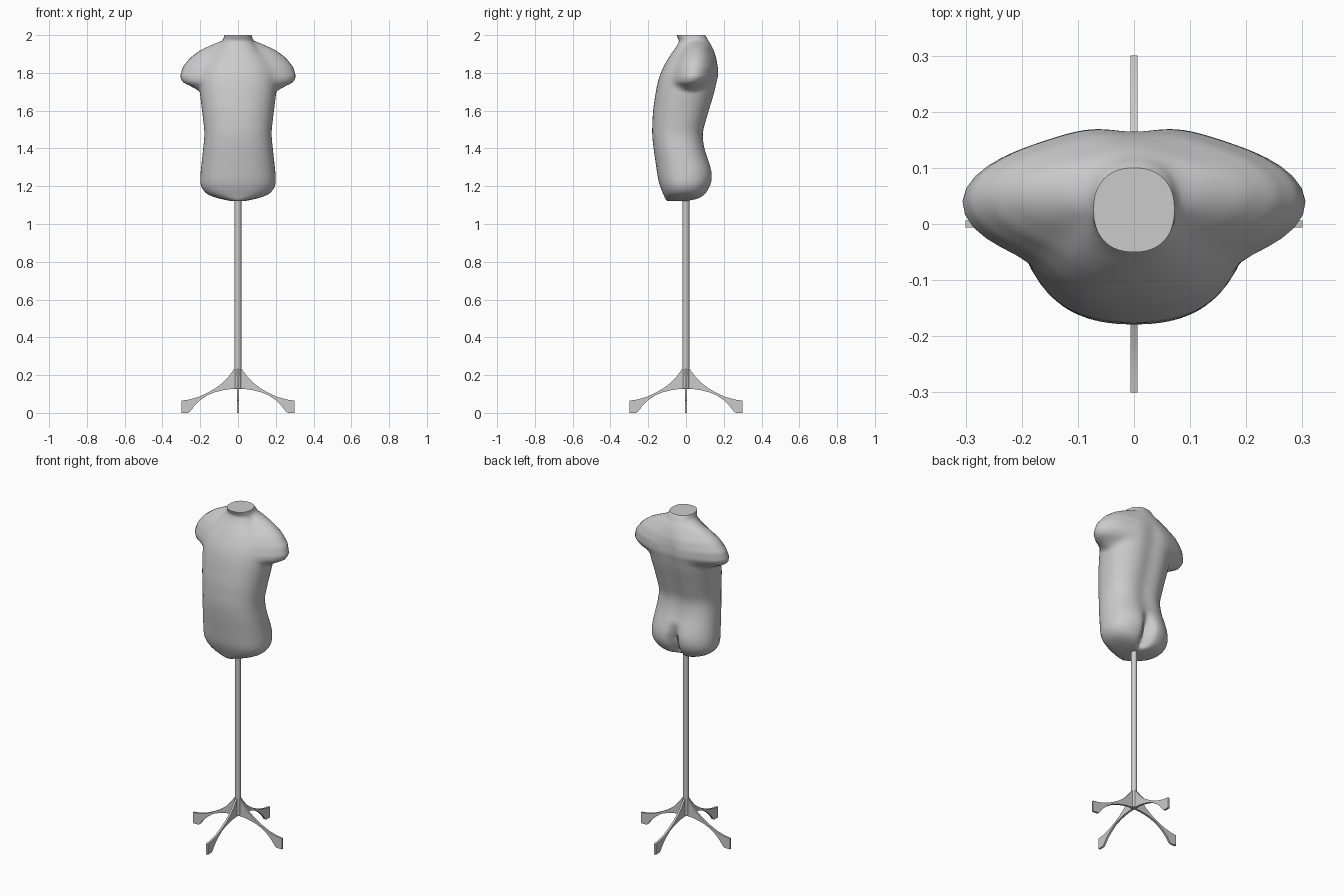
import bpy, bmesh, math
from math import sin, cos, pi, exp

if "Cube" in bpy.data.objects:
    bpy.data.objects.remove(bpy.data.objects["Cube"])

def material(name, c):
    m = bpy.data.materials.new(name)
    m.diffuse_color = (c, c, c, 1)
    m.use_nodes = True
    m.node_tree.nodes["Principled BSDF"].inputs["Base Color"].default_value = m.diffuse_color
    return m

grey = material("plain grey", 0.6)

def make_object(name, bm, mat):
    bmesh.ops.recalc_face_normals(bm, faces=bm.faces)
    me = bpy.data.meshes.new(name)
    bm.to_mesh(me)
    bm.free()
    me.materials.append(mat)
    ob = bpy.data.objects.new(name, me)
    bpy.context.collection.objects.link(ob)
    return ob

def shade(ob, angle):
    bpy.ops.object.select_all(action='DESELECT')
    ob.select_set(True)
    bpy.context.view_layer.objects.active = ob
    bpy.ops.object.shade_smooth_by_angle(angle=math.radians(angle))

# Trunk sections: height, half width, front y, back y
TRUNK = [
    (1.122, .04, -.10, .02), (1.13, .08, -.108, .07), (1.145, .14, -.115, .10),
    (1.165, .182, -.122, .118), (1.20, .20, -.14, .138), (1.25, .20, -.15, .15),
    (1.30, .195, -.157, .14), (1.40, .184, -.172, .105), (1.48, .176, -.18, .095),
    (1.60, .19, -.175, .13), (1.70, .203, -.16, .16), (1.75, .205, -.15, .17),
    (1.80, .20, -.135, .176), (1.85, .18, -.11, .17), (1.90, .14, -.08, .155),
    (1.94, .10, -.05, .135), (1.965, .08, -.03, .12), (1.985, .076, -.045, .112),
    (2.00, .072, -.05, .10)]
# Shoulder sections: height, half width, centre y, half depth
SHOULDER = [
    (1.69, .15, .03, .04), (1.71, .21, .02, .08), (1.73, .25, .025, .10),
    (1.75, .293, .03, .115), (1.78, .307, .038, .125), (1.83, .293, .045, .12),
    (1.88, .253, .05, .105), (1.92, .20, .055, .08), (1.95, .135, .06, .065),
    (1.975, .07, .05, .05)]

def linear(table, z):
    for a, b in zip(table, table[1:]):
        if z <= b[0]:
            t = max(0, (z - a[0]) / (b[0] - a[0]))
            return [p + (q - p) * t for p, q in zip(a[1:], b[1:])]
    return list(table[-1][1:])

def smooth(table, z, w):
    s = [linear(table, z + w * k) for k in (-1, -.5, 0, .5, 1)]
    return [sum(v) / 5 for v in zip(*s)]

def ray_ellipse(dx, dy, oy, hx, cy, hy):
    # far hit of a ray from (0, oy) with an ellipse centred on (0, cy)
    o = oy - cy
    a = (dx / hx) ** 2 + (dy / hy) ** 2
    b = o * dy / hy ** 2
    d = b * b - a * (o * o / hy ** 2 - 1)
    return max(0.0, (-b + math.sqrt(d)) / a) if d > 0 else 0.0

def torso_point(z, a):
    w = min(.03, (z - 1.122) * .5, (2.0 - z) * .5)
    hx, yf, yb = smooth(TRUNK, z, w)
    cy, hy = (yf + yb) / 2, (yb - yf) / 2
    dx, dy = cos(a), sin(a)
    n = 2.3
    r = (abs(dx / hx) ** n + abs(dy / hy) ** n) ** (-1 / n)
    if 1.69 < z < 1.975:
        sx, sy, sd = smooth(SHOULDER, z, .006)
        s = ray_ellipse(dx, dy, cy, sx, sy, sd)
        r = (r ** 14 + s ** 14) ** (1 / 14)
    x, y = r * dx, cy + r * dy
    if dy > 0:
        # seat cleft and spine hollow
        cleft = .05 * min(1, max(0, (1.34 - z) / .1)) * min(1, (z - 1.122) / .03)
        spine = .013 * min(1, max(0, (1.92 - z) / .1))
        y -= cleft * exp(-(x / .03) ** 2) + spine * exp(-(x / .06) ** 2)
    return x, y, z

# Torso
SEG = 80
levels = [1.122, 1.126, 1.13, 1.137, 1.145, 1.155, 1.165, 1.18]
levels += [1.2 + .02 * i for i in range(24)]
levels += [1.68 + .01 * i for i in range(32)] + [2.0]
bm = bmesh.new()
rings = [[bm.verts.new(torso_point(z, 2 * pi * i / SEG)) for i in range(SEG)] for z in levels]
for lo, hi in zip(rings, rings[1:]):
    for i in range(SEG):
        j = (i + 1) % SEG
        bm.faces.new((lo[i], lo[j], hi[j], hi[i]))
bm.faces.new(rings[0])
bm.faces.new(rings[-1])
torso = make_object("torso", bm, grey)
shade(torso, 50)

# Pole
bm = bmesh.new()
bmesh.ops.create_cone(bm, cap_ends=True, segments=16, radius1=.018, radius2=.018, depth=1.06)
bmesh.ops.translate(bm, verts=bm.verts, vec=(0, 0, .66))
shade(make_object("pole", bm, grey), 40)

# Four flat arched feet
FOOT = [(0, .127), (.04, .126), (.08, .12), (.12, .11), (.16, .094), (.20, .067),
        (.23, .038), (.255, .005), (.265, 0), (.30, 0), (.30, .065), (.26, .07), (.21, .084),
        (.16, .107), (.12, .13), (.08, .16), (.05, .192), (.02, .232), (0, .235)]
for k, side in enumerate(("right", "back", "left", "front")):
    c, s = cos(k * pi / 2), sin(k * pi / 2)
    bm = bmesh.new()
    t = .006
    face = bm.faces.new([bm.verts.new((c * x + s * t, s * x - c * t, z)) for x, z in FOOT])
    ext = bmesh.ops.extrude_face_region(bm, geom=[face])
    moved = [g for g in ext["geom"] if isinstance(g, bmesh.types.BMVert)]
    bmesh.ops.translate(bm, verts=moved, vec=(-s * 2 * t, c * 2 * t, 0))
    shade(make_object(side + "_foot", bm, grey), 30)
